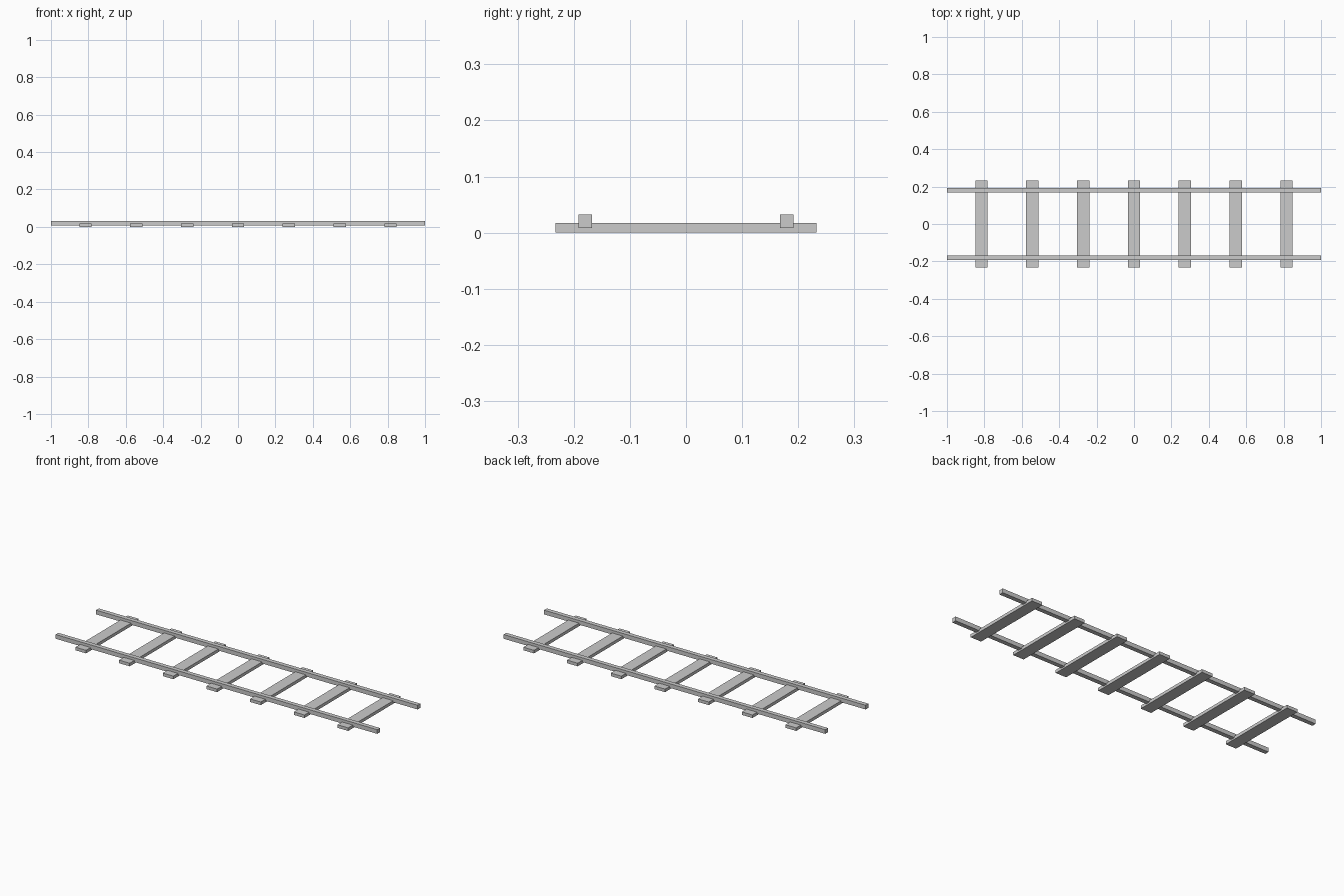
import bpy

if "Cube" in bpy.data.objects:
    bpy.data.objects.remove(bpy.data.objects["Cube"])


def box(name, lo, hi):
    """Axis-aligned box between two corners."""
    bpy.ops.mesh.primitive_cube_add(size=1, location=[(a + b) / 2 for a, b in zip(lo, hi)])
    ob = bpy.context.object
    ob.name = name
    ob.scale = [b - a for a, b in zip(lo, hi)]
    bpy.ops.object.transform_apply(location=False, rotation=False, scale=True)
    return ob


# Sleepers: seven flat cross ties, evenly spaced
PITCH = 0.2717
for i in range(-3, 4):
    x = i * PITCH
    box(f"sleeper_{i + 4}", (x - 0.033, -0.233, 0), (x + 0.033, 0.233, 0.0172))

# Rails: two long square bars let into the sleepers
for side, name in ((-1, "front_rail"), (1, "back_rail")):
    y = side * 0.1795
    box(name, (-1, y - 0.0123, 0.0085), (1, y + 0.0123, 0.032))
